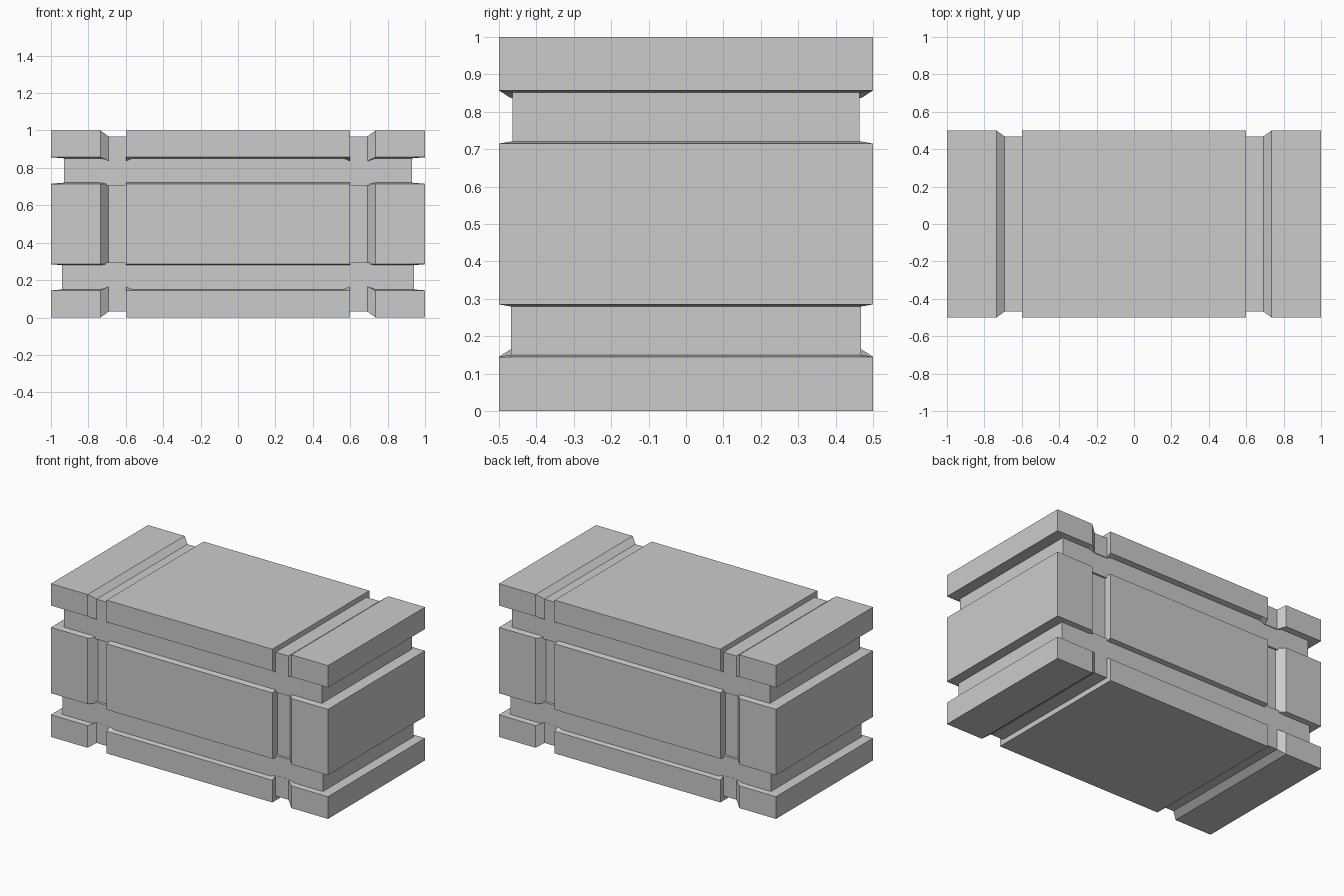
import bpy
import bmesh

old = bpy.data.objects.get("Cube")
if old:
    bpy.data.objects.remove(old, do_unlink=True)

grey = bpy.data.materials.new("light_grey")
grey.use_nodes = True
colour = (0.6, 0.6, 0.6, 1)
grey.diffuse_color = colour
grey.node_tree.nodes["Principled BSDF"].inputs["Base Color"].default_value = colour


def loft(name, rings):
    """Skin a closed solid through rings of points."""
    bm = bmesh.new()
    loops = [[bm.verts.new(p) for p in ring] for ring in rings]
    n = len(loops[0])
    for a, b in zip(loops, loops[1:]):
        for i in range(n):
            j = (i + 1) % n
            bm.faces.new((a[i], a[j], b[j], b[i]))
    bm.faces.new(loops[0])
    bm.faces.new(loops[-1])
    bmesh.ops.recalc_face_normals(bm, faces=bm.faces)
    mesh = bpy.data.meshes.new(name)
    bm.to_mesh(mesh)
    bm.free()
    mesh.materials.append(grey)
    obj = bpy.data.objects.new(name, mesh)
    bpy.context.collection.objects.link(obj)
    return obj


# Stations along half the length: x, strap groove amount, inner lip drop
HALF = [(0.565, 0, 0.006), (0.598, 0, 0.02), (0.6, 1, 0.02), (0.693, 1, 0.02),
        (0.735, 0, 0.006), (0.93, 0, 0.006), (1, 0, 0)]
STATIONS = [(-x, g, d) for x, g, d in reversed(HALF)] + HALF
LIP = 0.035


# End slabs, grooved on the front, back and outer face
def end_slab(name, outer, lip, inward):
    rings = []
    for x, g, drop in STATIONS:
        y = 0.5 - 0.031 * g
        z_out = outer + inward * 0.031 * g
        z_lip = lip + inward * (drop if g else 0)
        z_in = lip + inward * drop
        rings.append([(x, -y, z_out), (x, -y, z_lip), (x, LIP - y, z_in),
                      (x, y - LIP, z_in), (x, y, z_lip), (x, y, z_out)])
    loft(name, rings)


end_slab("top_slab", 1.0, 0.857, -1)
end_slab("bottom_slab", 0.0, 0.145, 1)

# Middle block with deeper strap grooves
rings = []
for x, g, drop in STATIONS:
    y = 0.5 - 0.048 * g
    d = min(drop, 0.006)
    low, high = 0.285, 0.715
    rings.append([(x, -y, low), (x, LIP - y, low - d), (x, y - LIP, low - d),
                  (x, y, low), (x, y, high), (x, y - LIP, high + d),
                  (x, LIP - y, high + d), (x, -y, high)])
loft("middle_block", rings)

# Recessed bands between the slabs
for name, hx, hy, low, high in (("upper_band", 0.93, 0.464, 0.705, 0.9),
                                ("lower_band", 0.94, 0.468, 0.1, 0.295)):
    loft(name, [[(-hx, -hy, z), (hx, -hy, z), (hx, hy, z), (-hx, hy, z)]
                for z in (low, high)])
